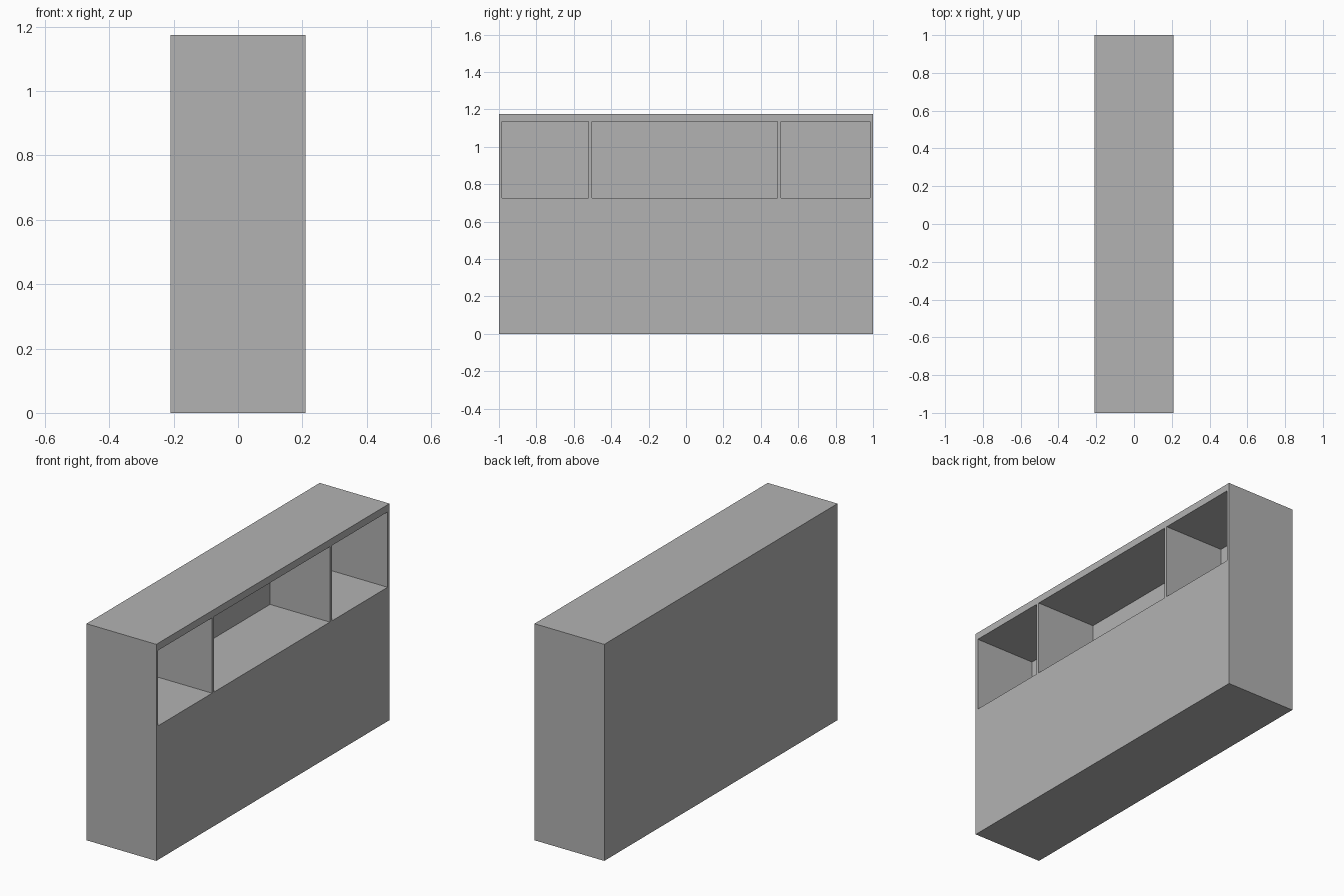
import bpy

if "Cube" in bpy.data.objects:
    bpy.data.objects.remove(bpy.data.objects["Cube"])

WIDTH, LENGTH, HEIGHT = 0.419, 2.0, 1.175
BACK_X = -0.15                      # inner back wall of the niches
FLOOR_Z, CEILING_Z = 0.727, 1.136   # niche height range
NICHES = {                          # y range of each niche
    "front_niche": (-0.984, -0.521),
    "middle_niche": (-0.503, 0.489),
    "back_niche": (0.508, 0.984),
}

grey = bpy.data.materials.new("grey")
grey.diffuse_color = (0.448, 0.448, 0.448, 1)
grey.use_nodes = True
grey.node_tree.nodes["Principled BSDF"].inputs["Base Color"].default_value = grey.diffuse_color


def box(name, low, high):
    """Axis-aligned box between two corners."""
    bpy.ops.mesh.primitive_cube_add(
        size=1, location=[(a + b) / 2 for a, b in zip(low, high)])
    obj = bpy.context.object
    obj.name = name
    obj.scale = [b - a for a, b in zip(low, high)]
    bpy.ops.object.transform_apply(location=True, rotation=False, scale=True)
    obj.data.materials.append(grey)
    return obj


# Cabinet body
cabinet = box("cabinet", (-WIDTH / 2, -LENGTH / 2, 0),
              (WIDTH / 2, LENGTH / 2, HEIGHT))

# Open niches cut into the right side, leaving thin walls and dividers
for name, (y0, y1) in NICHES.items():
    cutter = box(name + "_cutter", (BACK_X, y0, FLOOR_Z),
                 (WIDTH / 2 + 0.1, y1, CEILING_Z))
    cutter.hide_render = True
    cutter.hide_set(True)
    cut = cabinet.modifiers.new(name, 'BOOLEAN')
    cut.operation = 'DIFFERENCE'
    cut.solver = 'EXACT'
    cut.object = cutter
